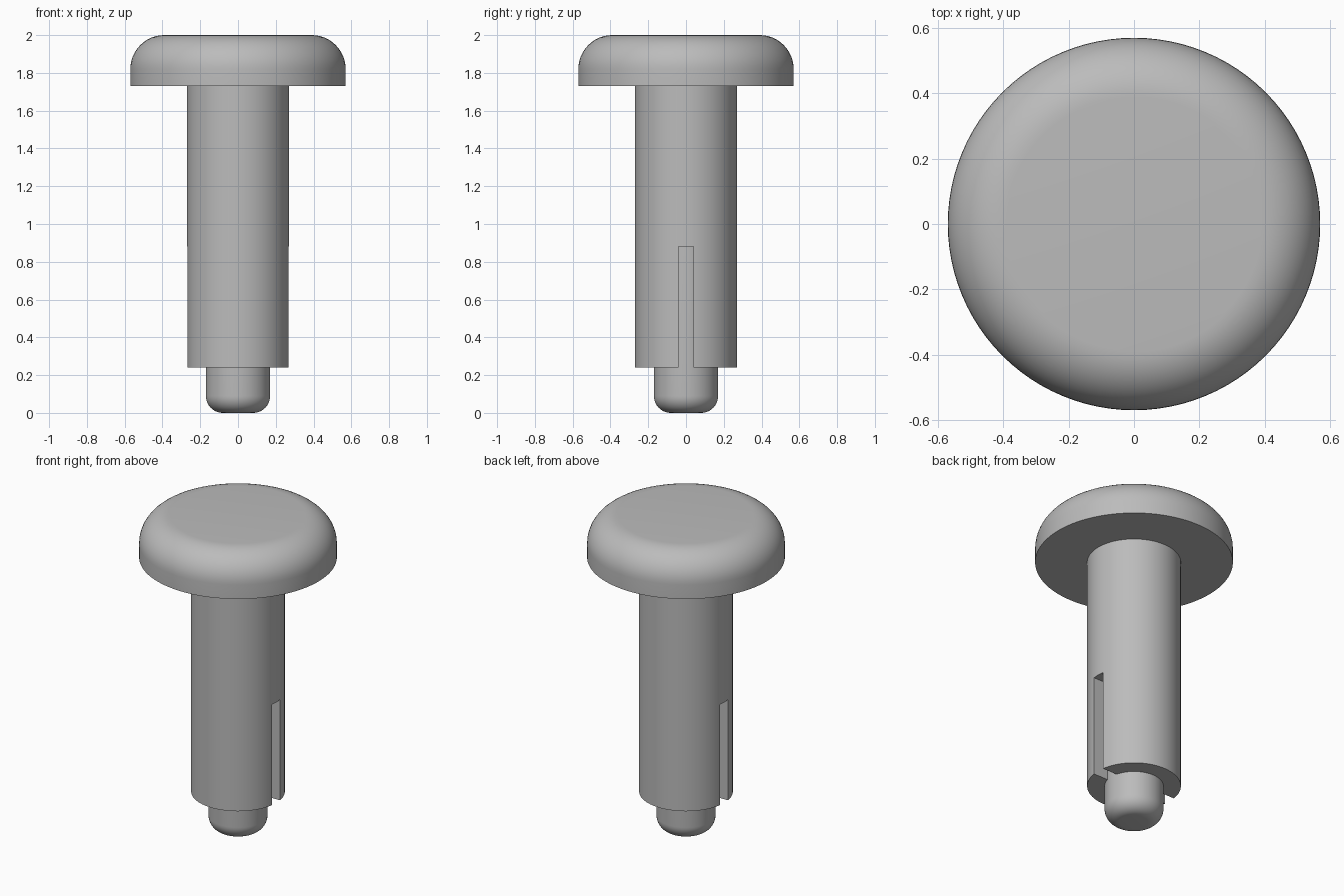
import bpy
import math

cube = bpy.data.objects.get("Cube")
if cube:
    bpy.data.objects.remove(cube, do_unlink=True)

SEGMENTS = 96

grey = bpy.data.materials.new("plain grey")
grey.use_nodes = True
GREY = (0.5, 0.5, 0.5, 1)
grey.diffuse_color = GREY
grey.node_tree.nodes["Principled BSDF"].inputs["Base Color"].default_value = GREY


def fillet(radius, corner_z, size, start, end, steps=12):
    """Quarter-round profile points about a centre inset from the rim."""
    points = []
    for i in range(steps + 1):
        a = math.radians(start + (end - start) * i / steps)
        points.append((radius - size + size * math.cos(a), corner_z + size * math.sin(a)))
    return points


def lathe(name, profile):
    """Revolve (radius, z) points listed bottom to top, with flat end caps."""
    n = SEGMENTS
    verts = [(r * math.cos(math.tau * i / n), r * math.sin(math.tau * i / n), z)
             for r, z in profile for i in range(n)]
    faces = [(k * n + i, k * n + (i + 1) % n, (k + 1) * n + (i + 1) % n, (k + 1) * n + i)
             for k in range(len(profile) - 1) for i in range(n)]
    last = (len(profile) - 1) * n
    faces += [tuple(reversed(range(n))), tuple(range(last, last + n))]
    mesh = bpy.data.meshes.new(name)
    mesh.from_pydata(verts, [], faces)
    mesh.materials.append(grey)
    obj = bpy.data.objects.new(name, mesh)
    bpy.context.collection.objects.link(obj)
    return obj


def select(obj):
    bpy.ops.object.select_all(action='DESELECT')
    obj.select_set(True)
    bpy.context.view_layer.objects.active = obj


# Domed head with a rounded upper rim
head = lathe("head", [(0.57, 1.73)] + fillet(0.57, 1.82, 0.18, 0, 90))

# Sleeve and the narrower pin running up inside it
sleeve = lathe("sleeve", [(0.27, 0.24), (0.27, 1.73)])
pin = lathe("pin", fillet(0.17, 0.09, 0.09, -90, 0) + [(0.17, 0.95)])

# Slot cut across the lower sleeve from side to side
bpy.ops.mesh.primitive_cube_add(size=1, location=(0, 0, 0.49))
cutter = bpy.context.object
cutter.name = "slot_cutter"
cutter.dimensions = (1, 0.08, 0.78)
cutter.hide_render = True
bpy.context.view_layer.update()
select(sleeve)
cut = sleeve.modifiers.new("slot", 'BOOLEAN')
cut.operation = 'DIFFERENCE'
cut.solver = 'EXACT'
cut.object = cutter
bpy.ops.object.modifier_apply(modifier=cut.name)
bpy.data.objects.remove(cutter, do_unlink=True)

for part in (head, sleeve, pin):
    select(part)
    bpy.ops.object.shade_smooth_by_angle(angle=math.radians(30))
